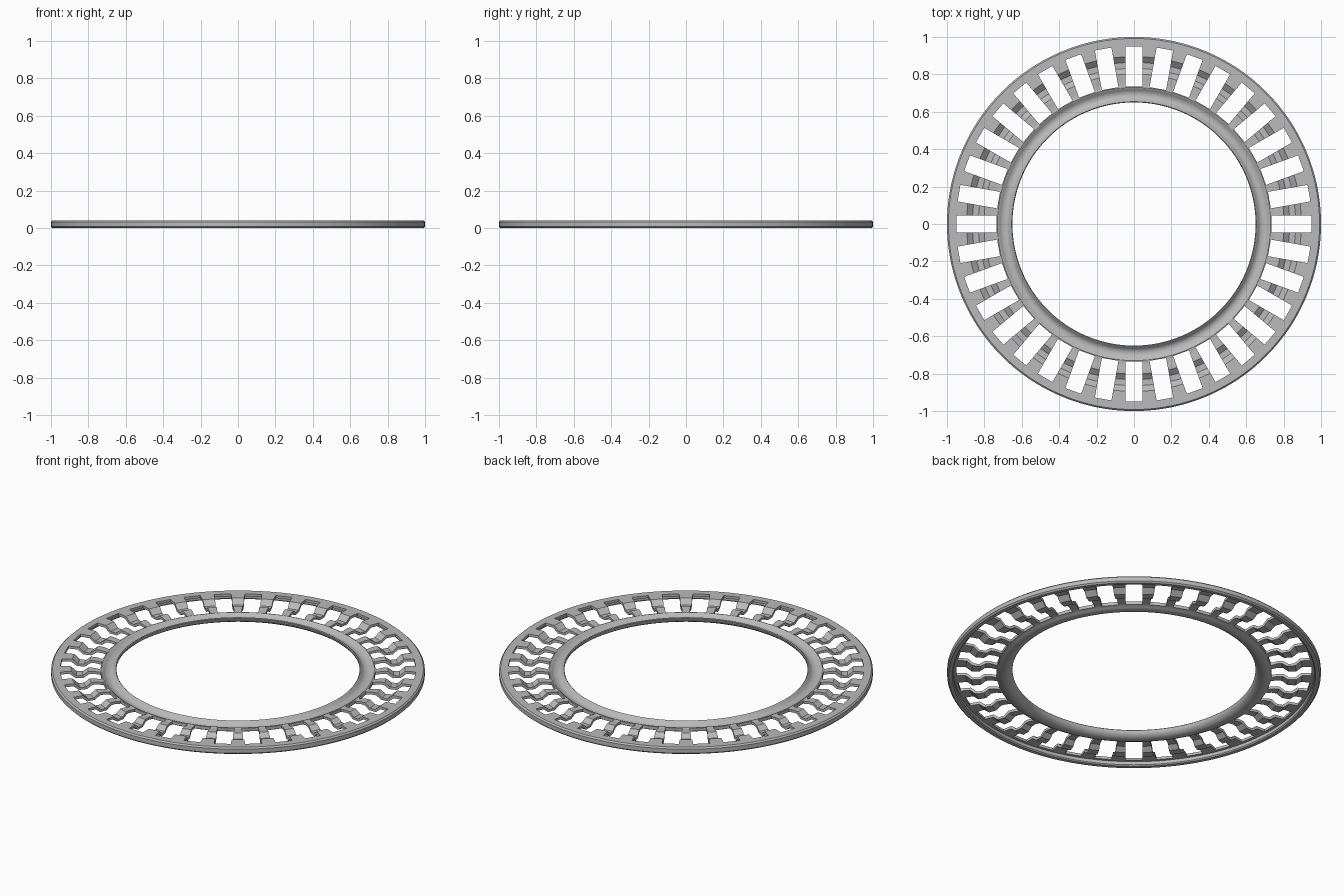
import bpy, bmesh, math
from mathutils import Matrix, Vector

cube = bpy.data.objects.get("Cube")
if cube:
    bpy.data.objects.remove(cube, do_unlink=True)

WINDOWS = 36
SEGMENTS = WINDOWS * 8

steel = bpy.data.materials.new("grey steel")
steel.use_nodes = True
steel.diffuse_color = (0.49, 0.49, 0.49, 1)
steel.node_tree.nodes["Principled BSDF"].inputs["Base Color"].default_value = (0.49, 0.49, 0.49, 1)


def new_object(name, bm):
    mesh = bpy.data.meshes.new(name)
    bmesh.ops.recalc_face_normals(bm, faces=bm.faces[:])
    bm.to_mesh(mesh)
    bm.free()
    mesh.materials.append(steel)
    obj = bpy.data.objects.new(name, mesh)
    bpy.context.collection.objects.link(obj)
    return obj


def lathe(name, profile):
    """Turn a closed (radius, height) outline around the z axis."""
    bm = bmesh.new()
    rings = []
    for i in range(SEGMENTS):
        a = math.tau * i / SEGMENTS
        rings.append([bm.verts.new((r * math.cos(a), r * math.sin(a), z)) for r, z in profile])
    n = len(profile)
    for i in range(SEGMENTS):
        one, two = rings[i], rings[(i + 1) % SEGMENTS]
        for j in range(n):
            k = (j + 1) % n
            bm.faces.new((one[j], two[j], two[k], one[k]))
    return new_object(name, bm)


# Pressed sheet section: dished inner ring, wavy spokes, flat rim, turned-down outer lip
upper = [(0.650, 0.036), (0.654, 0.040), (0.660, 0.036), (0.667, 0.026), (0.677, 0.019),
         (0.690, 0.016), (0.703, 0.018), (0.714, 0.023), (0.722, 0.031), (0.730, 0.034),
         (0.745, 0.030), (0.773, 0.036), (0.802, 0.036), (0.832, 0.013), (0.864, 0.013),
         (0.895, 0.040), (0.992, 0.040), (1.0, 0.032)]
lower = [(1.0, 0.008), (0.992, 0.0), (0.972, 0.0), (0.966, 0.006), (0.966, 0.025),
         (0.901, 0.025), (0.870, 0.0), (0.826, 0.0), (0.797, 0.021), (0.770, 0.021), (0.745, 0.015),
         (0.732, 0.014), (0.720, 0.006), (0.706, 0.001), (0.690, 0.0), (0.674, 0.004), (0.660, 0.014),
         (0.653, 0.024)]
cage = lathe("bearing_cage", upper + lower)

# Straight-sided windows cut between the spokes
bm = bmesh.new()
for i in range(WINDOWS):
    place = (Matrix.Rotation(math.tau * i / WINDOWS, 4, 'Z')
             @ Matrix.Translation(Vector((0.8425, 0, 0.02)))
             @ Matrix.Diagonal((0.215, 0.09, 0.2, 1)))
    bmesh.ops.create_cube(bm, size=1, matrix=place)
cutter = new_object("window_cutter", bm)
cutter.hide_render = True

cut = cage.modifiers.new("windows", 'BOOLEAN')
cut.operation = 'DIFFERENCE'
cut.solver = 'EXACT'
cut.object = cutter

# Apply the cut and shade
for obj in bpy.context.selected_objects:
    obj.select_set(False)
cage.select_set(True)
bpy.context.view_layer.objects.active = cage
bpy.ops.object.modifier_apply(modifier=cut.name)
bpy.data.objects.remove(cutter, do_unlink=True)
bpy.ops.object.shade_smooth_by_angle(angle=math.radians(30))
